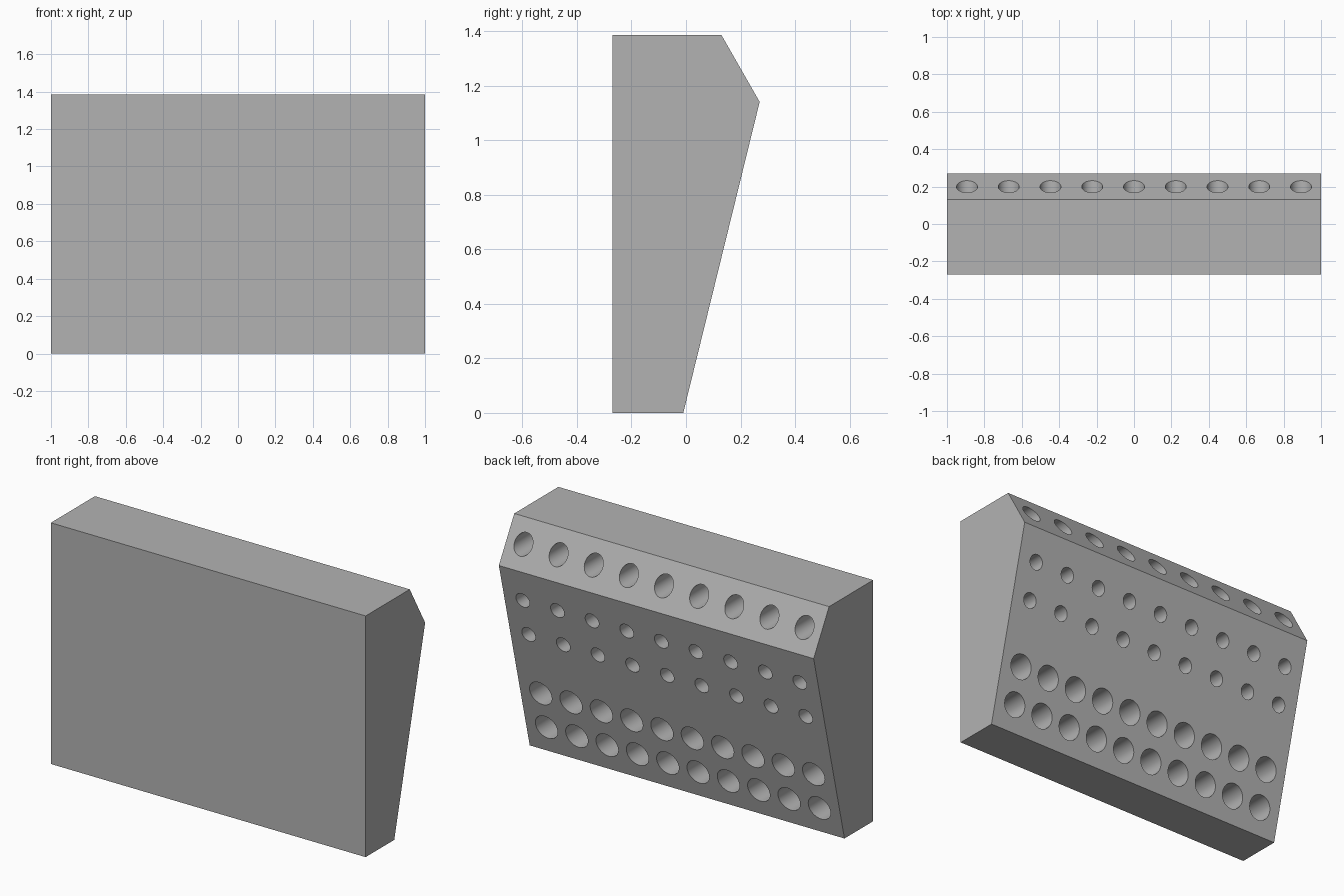
import bpy, bmesh, math
from mathutils import Matrix, Vector

old = bpy.data.objects.get("Cube")
if old:
    bpy.data.objects.remove(old, do_unlink=True)

# Single grey material
grey = bpy.data.materials.new("light grey")
grey.use_nodes = True
colour = (0.45, 0.45, 0.45, 1)
grey.diffuse_color = colour
grey.node_tree.nodes["Principled BSDF"].inputs["Base Color"].default_value = colour


def make_object(name, bm):
    bmesh.ops.recalc_face_normals(bm, faces=bm.faces)
    mesh = bpy.data.meshes.new(name)
    bm.to_mesh(mesh)
    bm.free()
    mesh.materials.append(grey)
    obj = bpy.data.objects.new(name, mesh)
    bpy.context.collection.objects.link(obj)
    return obj


# Solid block: side profile (y, z) extruded across the width
PROFILE = [(-0.27, 0), (-0.01, 0), (0.27, 1.14), (0.13, 1.385), (-0.27, 1.385)]
bm = bmesh.new()
side = bm.faces.new([bm.verts.new((-1, y, z)) for y, z in PROFILE])
ext = bmesh.ops.extrude_face_region(bm, geom=[side])
bmesh.ops.translate(bm, vec=(2, 0, 0),
                    verts=[v for v in ext["geom"] if isinstance(v, bmesh.types.BMVert)])
rack = make_object("rack_block", bm)

# Rows of round holes: count, half span in x, height, radius
ROWS = [(9, 0.893, 1.263, 0.056),
        (9, 0.88, 0.954, 0.043),
        (9, 0.88, 0.738, 0.043),
        (10, 0.867, 0.368, 0.07),
        (10, 0.867, 0.154, 0.07)]
FLOOR, OUTER = -0.2, 0.5
bm = bmesh.new()
turn = Matrix.Rotation(math.pi / 2, 4, "X")
for count, span, z, radius in ROWS:
    for i in range(count):
        x = span * (2 * i / (count - 1) - 1)
        place = Matrix.Translation(Vector((x, (FLOOR + OUTER) / 2, z))) @ turn
        bmesh.ops.create_cone(bm, cap_ends=True, segments=40, radius1=radius,
                              radius2=radius, depth=OUTER - FLOOR, matrix=place)
cutter = make_object("hole_cutter", bm)
cutter.hide_render = True

# Cut the holes, then drop the cutter
cut = rack.modifiers.new("holes", "BOOLEAN")
cut.operation = "DIFFERENCE"
cut.solver = "EXACT"
cut.object = cutter
bpy.context.view_layer.objects.active = rack
rack.select_set(True)
bpy.ops.object.modifier_apply(modifier=cut.name)
bpy.data.objects.remove(cutter, do_unlink=True)

# Smooth hole walls, crisp rims
bpy.ops.object.select_all(action="DESELECT")
rack.select_set(True)
bpy.ops.object.shade_smooth_by_angle(angle=math.radians(25))
